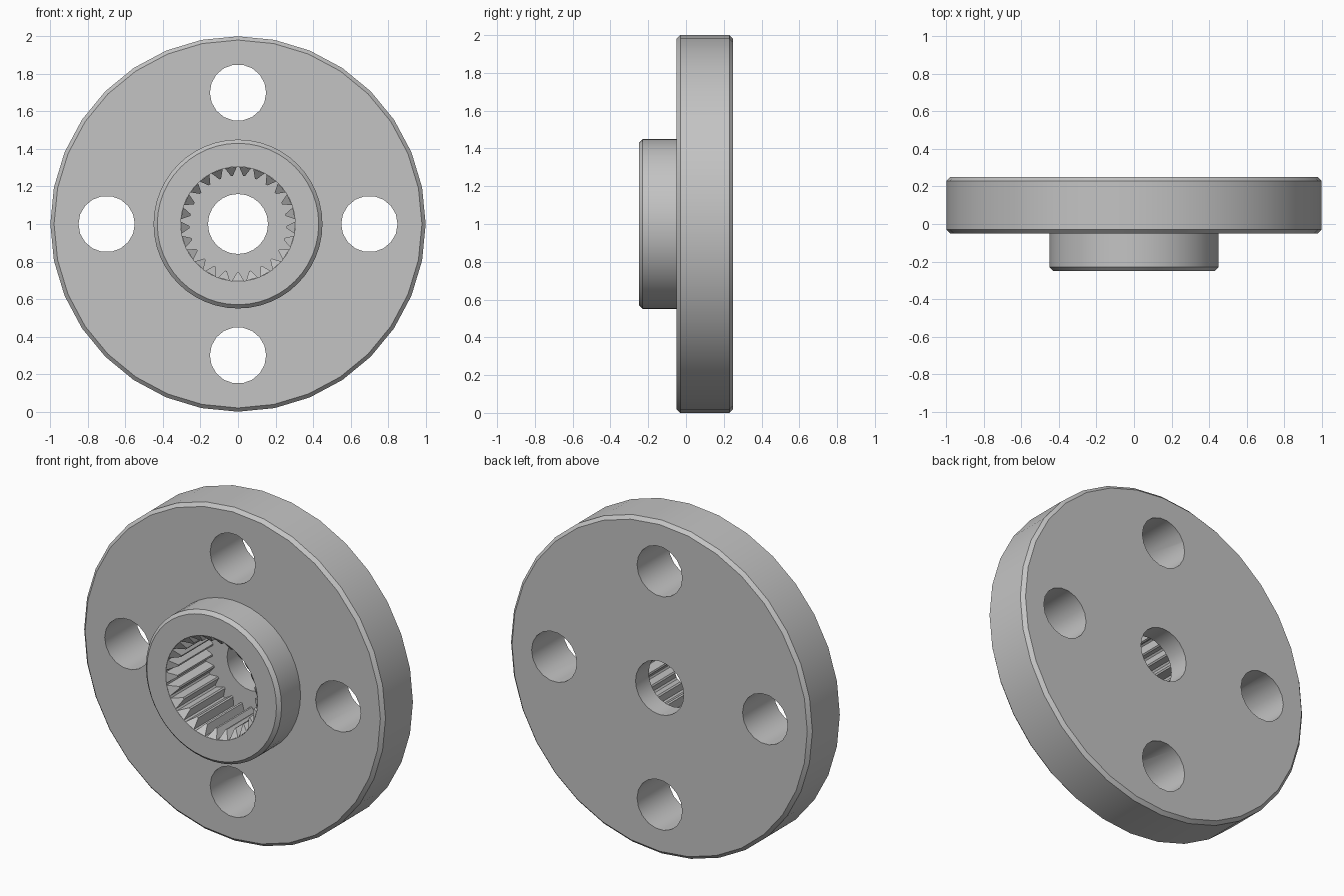
import bpy, bmesh
from math import sin, cos, pi, radians

cube = bpy.data.objects.get("Cube")
if cube:
    bpy.data.objects.remove(cube, do_unlink=True)

grey = bpy.data.materials.new("plain_grey")
grey.use_nodes = True
grey.diffuse_color = (0.55, 0.55, 0.55, 1)
grey.node_tree.nodes["Principled BSDF"].inputs["Base Color"].default_value = (0.55, 0.55, 0.55, 1)

TEETH = 25
FRONT, FLANGE_FRONT, FLOOR, BACK = -0.25, -0.05, 0.125, 0.25
RECESS_R = 0.305


def polar(r, angle, y):
    """Point around the y axis, with angle zero pointing down."""
    return (r * sin(angle), y, 1 - r * cos(angle))


def make_object(name, bm):
    bmesh.ops.recalc_face_normals(bm, faces=bm.faces[:])
    mesh = bpy.data.meshes.new(name)
    bm.to_mesh(mesh)
    bm.free()
    mesh.materials.append(grey)
    obj = bpy.data.objects.new(name, mesh)
    bpy.context.collection.objects.link(obj)
    return obj


def turned(name, profile, sides, offset=0.0, move=(0, 0)):
    """Capped solid turned about the y axis from (radius, y) pairs."""
    bm = bmesh.new()
    rings = []
    for r, y in profile:
        ring = []
        for i in range(sides):
            x, py, z = polar(r, 2 * pi * (i + offset) / sides, y)
            ring.append(bm.verts.new((x + move[0], py, z + move[1])))
        rings.append(ring)
    for a, b in zip(rings, rings[1:]):
        for i in range(sides):
            j = (i + 1) % sides
            bm.faces.new((a[i], a[j], b[j], b[i]))
    bm.faces.new(rings[0])
    bm.faces.new(rings[-1])
    return make_object(name, bm)


def cut(obj, cutters):
    for c in cutters:
        c.hide_render = True
        mod = obj.modifiers.new("cut", 'BOOLEAN')
        mod.operation = 'DIFFERENCE'
        mod.solver = 'EXACT'
        mod.object = c
    graph = bpy.context.evaluated_depsgraph_get()
    result = bpy.data.meshes.new_from_object(obj.evaluated_get(graph))
    obj.modifiers.clear()
    obj.data = result


def smooth(obj, angle=28):
    bpy.ops.object.select_all(action='DESELECT')
    obj.select_set(True)
    bpy.context.view_layer.objects.active = obj
    bpy.ops.object.shade_smooth_by_angle(angle=radians(angle))


# Chamfered disc and raised boss
c = 0.02
flange = turned("flange", [(1 - c, FLANGE_FRONT), (1, FLANGE_FRONT + c),
                           (1, BACK - c), (1 - c, BACK)], 32)
boss = turned("boss", [(0.45 - c, FRONT), (0.45, FRONT + c),
                       (0.45, FLANGE_FRONT + 0.01)], 48)

# Blind recess, shaft hole and four bolt holes
recess = turned("recess_cutter", [(RECESS_R, -0.4), (RECESS_R, FLOOR)], 2 * TEETH)
shaft = turned("shaft_cutter", [(0.16, -0.4), (0.16, 0.4)], 24)
bolts = []
for i in range(4):
    a = i * pi / 2
    bolts.append(turned("bolt_cutter", [(0.15, -0.4), (0.15, 0.4)], 18, 0.5,
                        (0.7 * sin(a), 0.7 * cos(a))))
cut(flange, [recess, shaft] + bolts)
cut(boss, [recess])
for helper in [recess, shaft] + bolts:
    bpy.data.objects.remove(helper, do_unlink=True)
smooth(flange)
smooth(boss)

# Internal spline teeth with sloped front ends
bm = bmesh.new()
pitch = 2 * pi / TEETH
base, tip = 0.42 * pitch, 0.08 * pitch
for k in range(TEETH):
    t = k * pitch
    ends = []
    for y_root, y_tip in ((FRONT, FRONT + 0.045), (FLOOR, FLOOR)):
        section = [(RECESS_R, -base, y_root), (0.258, -tip, y_tip),
                   (0.258, tip, y_tip), (RECESS_R, base, y_root)]
        ends.append([bm.verts.new(polar(r, t + a, y)) for r, a, y in section])
    front, rear = ends
    bm.faces.new(front)
    bm.faces.new(rear)
    for i in range(4):
        j = (i + 1) % 4
        bm.faces.new((front[i], front[j], rear[j], rear[i]))
make_object("spline_teeth", bm)
